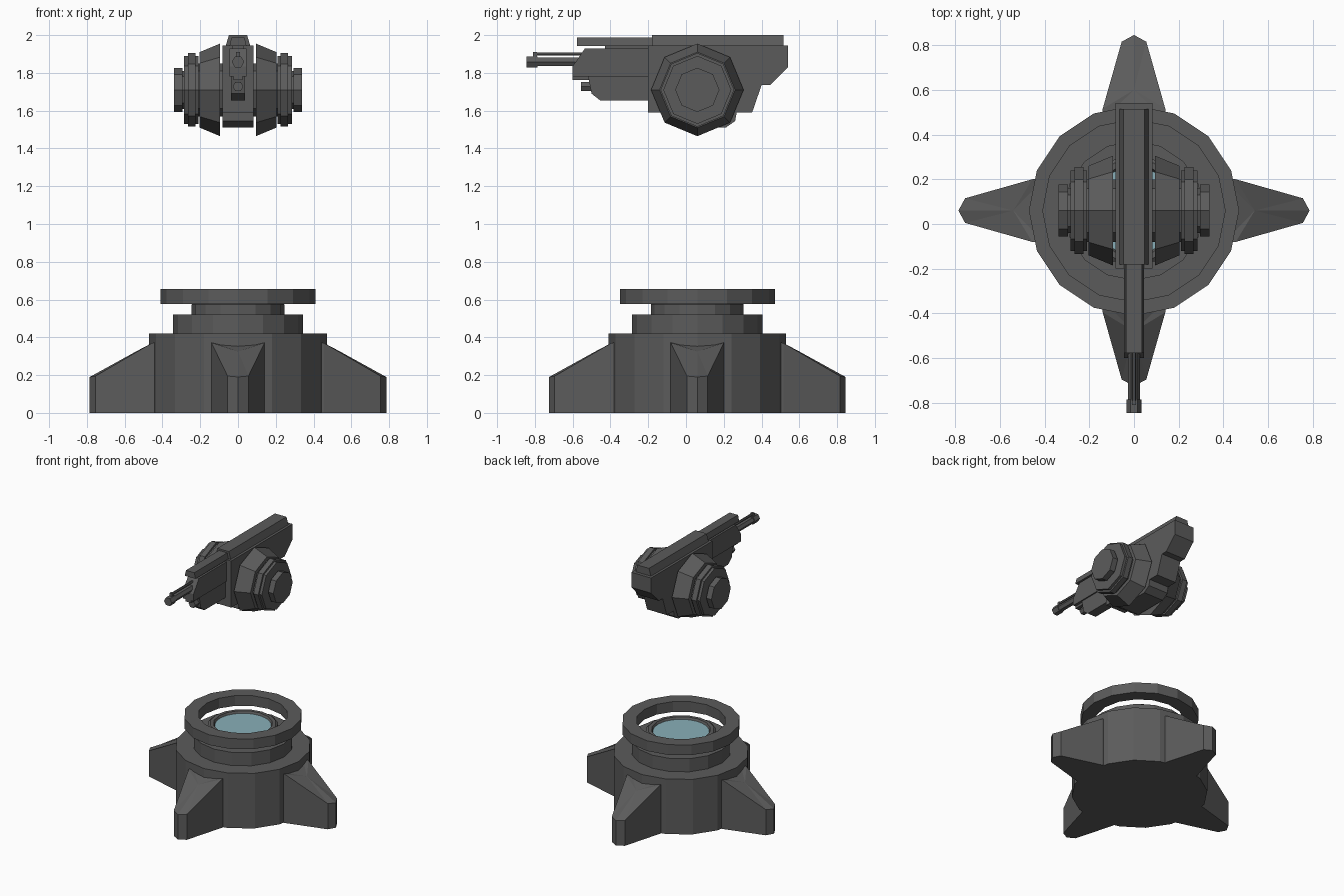
import bpy, bmesh, math
from mathutils import Matrix, Vector

cube = bpy.data.objects.get("Cube")
if cube:
    bpy.data.objects.remove(cube)


def material(name, rgb):
    m = bpy.data.materials.new(name)
    m.use_nodes = True
    m.diffuse_color = (*rgb, 1)
    bsdf = next(n for n in m.node_tree.nodes if n.type == 'BSDF_PRINCIPLED')
    bsdf.inputs["Base Color"].default_value = (*rgb, 1)
    return m


GREY = material("dark grey metal", (0.105, 0.105, 0.105))
BLUE = material("pale blue glass", (0.25, 0.43, 0.48))
CY = 0.06      # depth of the turning axis
HZ = 1.71      # height of the drum axle


def finish(name, bm, mat=GREY):
    bmesh.ops.recalc_face_normals(bm, faces=bm.faces)
    me = bpy.data.meshes.new(name)
    bm.to_mesh(me)
    bm.free()
    me.materials.append(mat)
    ob = bpy.data.objects.new(name, me)
    bpy.context.collection.objects.link(ob)
    return ob


def lathe(name, profile, sides, matrix, mat=GREY, closed=False):
    """Turn (radius, height) points about z; open profiles get end caps."""
    bm = bmesh.new()
    rings = []
    for r, h in profile:
        rings.append([bm.verts.new((r * math.cos(a), r * math.sin(a), h))
                      for a in (2 * math.pi * i / sides for i in range(sides))])
    pairs = list(zip(rings, rings[1:]))
    if closed:
        pairs.append((rings[-1], rings[0]))
    else:
        bm.faces.new(rings[0])
        bm.faces.new(rings[-1])
    for a, b in pairs:
        for i in range(sides):
            j = (i + 1) % sides
            bm.faces.new((a[i], a[j], b[j], b[i]))
    bm.transform(matrix)
    return finish(name, bm, mat)


def prism(name, outline, half, top_half=None):
    """Extrude a (y, z) outline across x; top_half narrows the highest points."""
    bm = bmesh.new()
    top = max(z for y, z in outline)
    sides = []
    for s in (-1, 1):
        sides.append([bm.verts.new((s * (top_half if top_half and z == top else half), y, z))
                      for y, z in outline])
    a, b = sides
    bm.faces.new(a)
    bm.faces.new(b)
    n = len(a)
    for i in range(n):
        bm.faces.new((a[i], a[(i + 1) % n], b[(i + 1) % n], b[i]))
    return finish(name, bm)


def box(name, y0, y1, z0, z1, half, top_half=None):
    return prism(name, [(y0, z0), (y1, z0), (y1, z1), (y0, z1)], half, top_half)


def tube(name, profile, z, sides=6, x=0.0):
    """Turned part lying along y; profile is (radius, y)."""
    return lathe(name, profile, sides,
                 Matrix.Translation((x, 0, z)) @ Matrix.Rotation(-math.pi / 2, 4, 'X'))


# --- Pedestal ---
at_base = Matrix.Translation((0, CY, 0))
lathe("pedestal_body", [(0.47, 0), (0.47, 0.42)], 16, at_base)
lathe("pedestal_tier", [(0.345, 0.42), (0.345, 0.52)], 16, at_base)
lathe("lens_housing", [(0.245, 0.52), (0.245, 0.575), (0.23, 0.587),
                       (0.205, 0.587), (0.195, 0.565)], 16, at_base)
lathe("lens", [(0.195, 0.565), (0.195, 0.571)], 32, at_base, BLUE)
lathe("floating_ring", [(0.41, 0.577), (0.41, 0.655), (0.31, 0.655), (0.31, 0.577)],
      16, at_base, closed=True)

# --- Four buttress feet: cross-sections as (reach, half width, height) ---
for k, label in enumerate(("left", "back", "right", "front")):
    bm = bmesh.new()
    plan = [(0.40, -0.145, 0.38), (0.455, -0.14, 0.37), (0.755, -0.055, 0.195),
            (0.785, 0, 0.19), (0.755, 0.055, 0.195), (0.455, 0.14, 0.37), (0.40, 0.145, 0.38)]
    low = [bm.verts.new((r, w, 0)) for r, w, h in plan]
    high = [bm.verts.new((r, w, h)) for r, w, h in plan]
    ridge = bm.verts.new((0.54, 0, 0.325))
    n = len(plan)
    bm.faces.new(low)
    for i in range(n):
        j = (i + 1) % n
        bm.faces.new((low[i], low[j], high[j], high[i]))
        bm.faces.new((high[i], high[j], ridge))
    bm.transform(at_base @ Matrix.Rotation(k * math.pi / 2, 4, 'Z'))
    finish(label + "_foot", bm)

# --- Turret core ---
prism("turret_body", [(-0.2, 1.945), (0.54, 1.945), (0.54, 1.83), (0.445, 1.735),
                      (0.40, 1.735), (0.35, 1.59), (-0.2, 1.59)], 0.083)
prism("turret_belly", [(-0.11, 1.6), (0.27, 1.6), (0.26, 1.545), (0.21, 1.51),
                       (-0.05, 1.51), (-0.11, 1.545)], 0.083)
box("top_rail", -0.18, 0.515, 1.94, 2.0, 0.066, 0.048)

# --- Side drums, mirrored ---
for s, label in ((1, "left"), (-1, "right")):
    axle = Matrix.Translation((0, CY, HZ)) @ Matrix.Rotation(s * math.pi / 2, 4, 'Y')
    lathe(label + "_axle", [(0.14, 0.05), (0.14, 0.21), (0.10, 0.21), (0.10, 0.30)], 8, axle)
    lathe(label + "_drum", [(0.245, 0.095), (0.20, 0.203)], 8, axle)
    lathe(label + "_disc", [(0.18, 0.21), (0.18, 0.225), (0.195, 0.225), (0.195, 0.265),
                            (0.18, 0.265), (0.18, 0.285)], 8, axle)
    lathe(label + "_cap", [(0.117, 0.295), (0.117, 0.338)], 8, axle)

# --- Gun nose ---
prism("nose_upper", [(-0.535, 1.93), (-0.19, 1.93), (-0.19, 1.78), (-0.6, 1.78),
                     (-0.6, 1.835)], 0.045)
prism("nose_lower", [(-0.52, 1.79), (-0.19, 1.79), (-0.19, 1.655), (-0.455, 1.655),
                     (-0.5, 1.69)], 0.036)
box("sight_mount", -0.43, -0.19, 1.925, 1.945, 0.03)
box("sight_rail", -0.577, -0.17, 1.943, 1.987, 0.045, 0.035)

# --- Barrels ---
tube("main_barrel", [(0.026, -0.55), (0.026, -0.785), (0.033, -0.785), (0.033, -0.845)], 1.858)
tube("barrel_guide", [(0.009, -0.53), (0.009, -0.81)], 1.9)
box("guide_post", -0.81, -0.79, 1.87, 1.91, 0.01)
tube("lower_barrel", [(0.028, -0.49), (0.028, -0.555)], 1.728)
box("lower_barrel_cover", -0.6, -0.5, 1.762, 1.78, 0.025)
